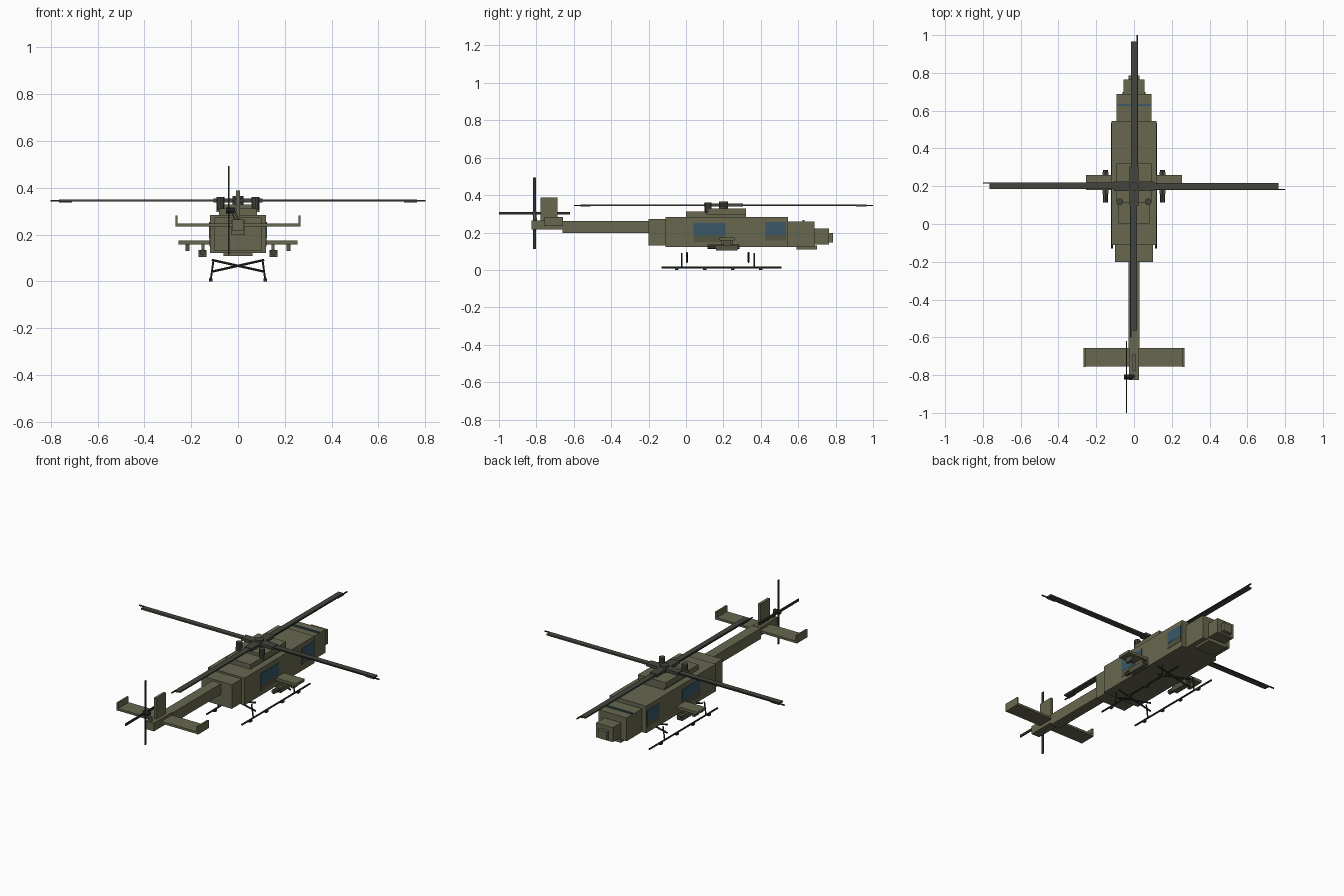
import bpy
from math import radians, pi
from mathutils import Vector, Matrix

cube = bpy.data.objects.get("Cube")
if cube:
    bpy.data.objects.remove(cube, do_unlink=True)


def material(name, rgb):
    m = bpy.data.materials.new(name)
    m.use_nodes = True
    m.diffuse_color = (*rgb, 1)
    m.node_tree.nodes["Principled BSDF"].inputs["Base Color"].default_value = (*rgb, 1)
    return m


OLIVE = material("olive green", (0.135, 0.135, 0.08))
DEEP = material("deep olive", (0.09, 0.09, 0.055))
GREY = material("rotor grey", (0.058, 0.06, 0.048))
BLACK = material("dark metal", (0.03, 0.03, 0.027))
GLASS = material("blue glass", (0.04, 0.1, 0.14))


def finish(name, mat):
    o = bpy.context.object
    o.name = name
    o.data.materials.append(mat)
    return o


def box(name, x, y, z, mat=OLIVE):
    """Box from (low, high) ranges on each axis."""
    lo, hi = Vector((x[0], y[0], z[0])), Vector((x[1], y[1], z[1]))
    bpy.ops.mesh.primitive_cube_add(size=1)
    o = finish(name, mat)
    o.data.transform(Matrix.Translation((lo + hi) / 2) @ Matrix.Diagonal((*(hi - lo), 1)))
    return o


def wide(name, half, y, z, mat=OLIVE):
    return box(name, (-half, half), y, z, mat)


def rod(name, a, b, r, mat=BLACK, sides=8):
    a, b = Vector(a), Vector(b)
    bpy.ops.mesh.primitive_cylinder_add(vertices=sides, radius=r, depth=(b - a).length)
    o = finish(name, mat)
    turn = (b - a).to_track_quat("Z", "Y").to_matrix().to_4x4()
    o.data.transform(Matrix.Translation((a + b) / 2) @ turn)
    return o


def side_box(name, s, x, y, z, mat=OLIVE):
    return box(name, sorted((s * x[0], s * x[1])), y, z, mat)


# Fuselage, stepped nose and tail boom
wide("cabin", 0.12, (-0.11, 0.545), (0.122, 0.283))
wide("engine_bay", 0.1, (-0.2, -0.11), (0.13, 0.273))
wide("cockpit", 0.092, (0.545, 0.688), (0.122, 0.26))
wide("nose", 0.055, (0.688, 0.765), (0.136, 0.222))
wide("nose_tip", 0.028, (0.765, 0.785), (0.147, 0.197))
wide("chin_turret", 0.062, (0.59, 0.7), (0.109, 0.13))
wide("windshield_strip", 0.09, (0.624, 0.634), (0.2, 0.267), GLASS)
wide("tail_boom", 0.03, (-0.66, -0.2), (0.198, 0.262))
wide("tail_end", 0.026, (-0.825, -0.66), (0.215, 0.264))

# Tail surfaces
wide("tail_fin", 0.008, (-0.777, -0.687), (0.215, 0.388))
wide("stabilizer", 0.262, (-0.755, -0.657), (0.235, 0.248))

# Engine cowling and mast
wide("lower_cowling", 0.082, (0, 0.32), (0.28, 0.312))
wide("upper_cowling", 0.092, (0.11, 0.32), (0.296, 0.328))
rod("mast", (0, 0.2, 0.32), (0, 0.2, 0.366), 0.024, GREY, 12)

for s, side in ((1, "left"), (-1, "right")):
    side_box(side + "_stabilizer_plate", s, (0.258, 0.268), (-0.757, -0.657), (0.235, 0.282))
    rod(side + "_exhaust", (s * 0.075, 0.118, 0.305), (s * 0.075, 0.118, 0.36), 0.018, GREY, 10)

    # Windows with lower door panels
    for part, y, z, base in (("cabin", (0.04, 0.21), (0.183, 0.252), 0.15),
                             ("crew", (0.425, 0.535), (0.187, 0.255), 0.157)):
        side_box(f"{side}_{part}_window", s, (0.117, 0.123), y, z, GLASS)
        side_box(f"{side}_{part}_panel", s, (0.117, 0.122), y, (base, z[0]), DEEP)

    # Stub wing and stores
    side_box(side + "_stub_wing", s, (0.11, 0.255), (0.18, 0.26), (0.158, 0.174))
    side_box(side + "_inner_pylon", s, (0.144, 0.156), (0.19, 0.25), (0.13, 0.16))
    side_box(side + "_pod", s, (0.134, 0.168), (0.16, 0.275), (0.104, 0.134), DEEP)
    rod(side + "_pod_tube", (s * 0.151, 0.115, 0.124), (s * 0.151, 0.285, 0.124), 0.013, GREY)
    side_box(side + "_outer_pylon", s, (0.208, 0.224), (0.2, 0.24), (0.13, 0.16), DEEP)

    # Skid, pads and uprights
    rod(side + "_skid", (s * 0.116, -0.13, 0.013), (s * 0.116, 0.51, 0.013), 0.005)
    for i in range(4):
        y = -0.05 + 0.15 * i
        side_box(f"{side}_skid_pad_{i}", s, (0.109, 0.123), (y - 0.01, y + 0.01), (0, 0.012), BLACK)
    for end, leg_y, brace_y in (("rear", -0.022, 0.005), ("front", 0.365, 0.335)):
        rod(f"{side}_{end}_leg", (s * 0.116, leg_y, 0.01), (s * 0.105, leg_y, 0.09), 0.004)
        rod(f"{side}_{end}_brace", (s * 0.112, brace_y, 0.042), (s * -0.112, brace_y, 0.092), 0.005)

# Four main rotor blades, each with a longer edge strip
spin_centre = Matrix.Translation((0, 0.2, 0))
for i in range(4):
    parts = [
        box(f"main_blade_{i}", (0.1, 0.765), (-0.016, 0.016), (0.341, 0.35), GREY),
        box(f"blade_strip_{i}", (0.1, 0.8), (-0.02, -0.014), (0.342, 0.348), BLACK),
        box(f"blade_weight_{i}", (0.71, 0.765), (-0.02, -0.005), (0.338, 0.346), GREY),
        box(f"blade_grip_{i}", (0.015, 0.105), (-0.024, 0.024), (0.338, 0.354), GREY),
    ]
    for p in parts:
        p.data.transform(spin_centre @ Matrix.Rotation(i * pi / 2, 4, "Z"))

# Tail rotor on the side of the boom end
rod("tail_rotor_shaft", (0, -0.805, 0.25), (-0.02, -0.81, 0.3), 0.01, OLIVE)
rod("tail_rotor_hub", (-0.052, -0.81, 0.303), (-0.012, -0.81, 0.303), 0.013, BLACK)
hub = Matrix.Translation((-0.04, -0.81, 0.303))
for i in range(4):
    b = box(f"tail_blade_{i}", (-0.003, 0.003), (0.012, 0.19), (-0.007, 0.007), BLACK)
    b.data.transform(hub @ Matrix.Rotation(radians(90 * i), 4, "X"))
